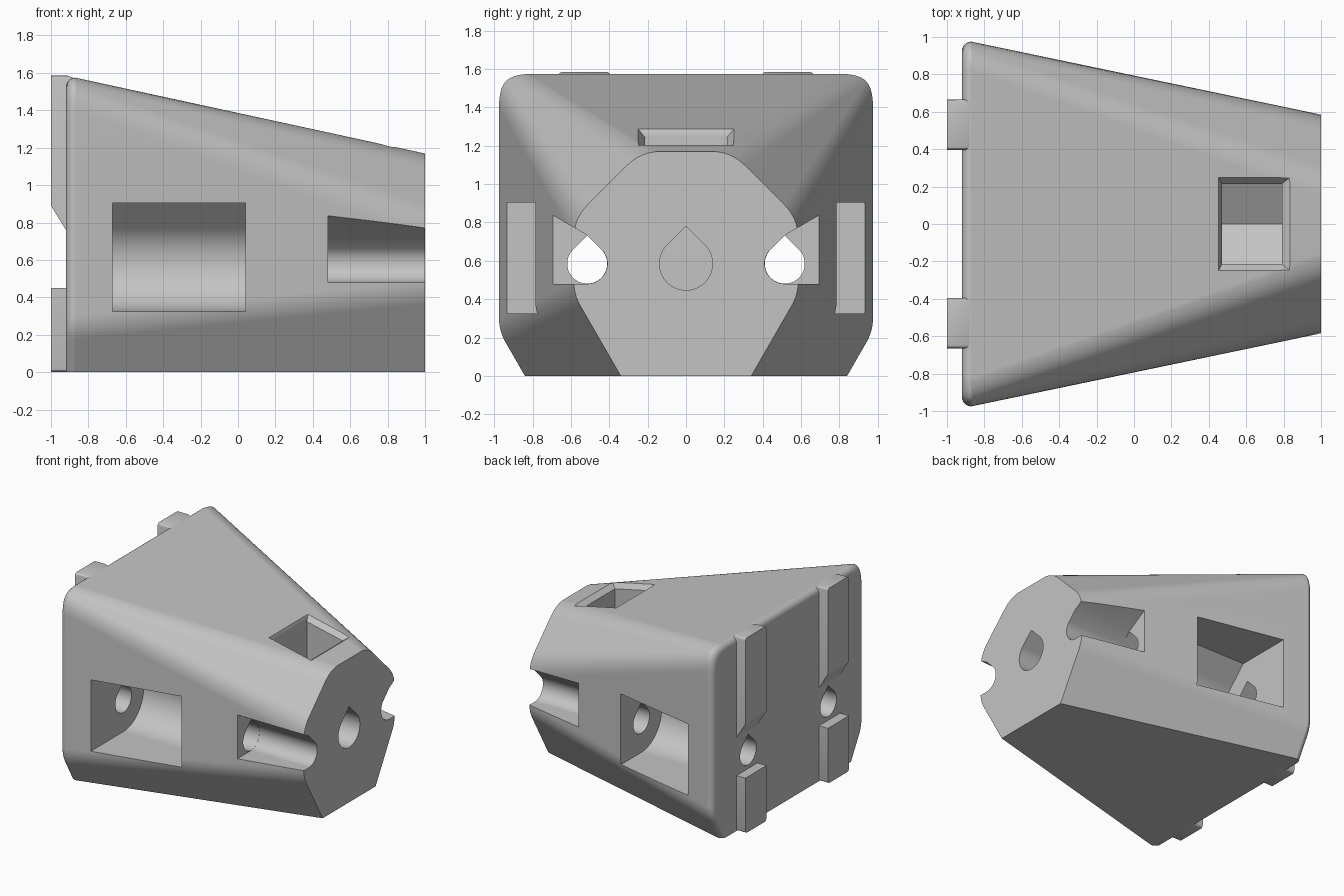
import bpy, bmesh, math
from mathutils import Vector

if "Cube" in bpy.data.objects:
    bpy.data.objects.remove(bpy.data.objects["Cube"], do_unlink=True)

grey = bpy.data.materials.new("plain grey")
grey.use_nodes = True
GREY = (0.55, 0.55, 0.55, 1)
grey.diffuse_color = GREY
grey.node_tree.nodes["Principled BSDF"].inputs["Base Color"].default_value = GREY


def add_object(name, bm):
    bmesh.ops.recalc_face_normals(bm, faces=bm.faces)
    mesh = bpy.data.meshes.new(name)
    bm.to_mesh(mesh)
    bm.free()
    mesh.materials.append(grey)
    obj = bpy.data.objects.new(name, mesh)
    bpy.context.collection.objects.link(obj)
    return obj


def loft(name, rings):
    """Skin matching closed rings of points and cap both ends."""
    bm = bmesh.new()
    rows = [[bm.verts.new(p) for p in ring] for ring in rings]
    n = len(rows[0])
    for a, b in zip(rows, rows[1:]):
        for i in range(n):
            j = (i + 1) % n
            bm.faces.new((a[i], a[j], b[j], b[i]))
    bm.faces.new(rows[0])
    bm.faces.new(rows[-1])
    return add_object(name, bm)


def prism_x(name, profile, x0, x1):
    return loft(name, [[(x, y, z) for y, z in profile] for x in (x0, x1)])


def rounded_half(points, setbacks, steps=8):
    """Round the inner corners of an open (y, z) outline."""
    pts = [Vector(p) for p in points]
    out = [pts[0]]
    for k, (before, after) in enumerate(setbacks, 1):
        p = pts[k]
        a = p + (pts[k - 1] - p).normalized() * before
        b = p + (pts[k + 1] - p).normalized() * after
        for i in range(steps + 1):
            t = i / steps
            out.append(a * (1 - t) ** 2 + p * 2 * t * (1 - t) + b * t * t)
    return out


def full_ring(x, half, sy=1, sz=1):
    right = [(x, p.x * sy, p.y * sz) for p in half]
    return right + [(x, -y, z) for x, y, z in reversed(right)]


def arc(cy, cz, r, a0, a1, steps=24):
    angles = [math.radians(a0 + (a1 - a0) * i / steps) for i in range(steps + 1)]
    return [(cy + r * math.cos(a), cz + r * math.sin(a)) for a in angles]


def teardrop(cy, cz, r):
    return [(cy, cz + r * math.sqrt(2))] + arc(cy, cz, r, 135, 405, 48)


# Tapered body with a rounded back rim
BACK, FRONT, RIM = -0.87, 1.0, 0.05
W, H = 0.975, 1.575
back_half = rounded_half(
    [(0.84, 0), (W, 0.235), (W, 1.5), (0.9, H), (0, H)],
    [(0.067, 0.067), (0.104, 0.052), (0.052, 0.104)])
front_half = rounded_half(
    [(0.34, 0), (0.585, 0.425), (0.585, 0.82), (0.235, 1.17), (0, 1.17)],
    [(0.067, 0.067), (0.104, 0.104), (0.104, 0.104)])
# the shared top centre point is dropped before mirroring
back_half, front_half = back_half[:-1], front_half[:-1]
rings = []
for i in range(6, -1, -1):
    a = math.radians(15 * i)
    inset = RIM * (1 - math.cos(a))
    rings.append(full_ring(BACK - RIM * math.sin(a), back_half,
                           1 - inset / W, 1 - inset / H))
rings.append(full_ring(FRONT, front_half))
body = loft("body", rings)

# Side pockets, side notches and long bolt holes
CY, CZ = 0.515, 0.585
OUT = 1.2
R, PR = 0.105, 0.26
tip = CZ + R * math.sqrt(2)
pocket_top = 0.905
lip = CZ + PR * math.sqrt(2) - pocket_top
pocket = ([(OUT, pocket_top), (CY - lip, pocket_top)]
          + arc(CY, CZ, PR, 135, 270) + [(OUT, CZ - PR)])
notch = ([(OUT, tip + (OUT - CY) * math.tan(math.radians(30))), (CY, tip)]
         + arc(CY, CZ, R, 135, 270) + [(OUT, CZ - R)])
cutters = []
for s in (1, -1):
    for name, profile, x0, x1 in (
            ("pocket_cutter", pocket, -0.67, 0.04),
            ("notch_cutter", notch, 0.48, 1.1),
            ("bolt_hole_cutter", teardrop(CY, CZ, R - 0.001), -1.2, 1.1)):
        cutters.append(prism_x(name, [(s * y, z) for y, z in profile], x0, x1))

# Top nut slot with a V floor, its flared mouth, and the centre hole
SX0, SX1, SY = 0.47, 0.79, 0.215
cutters.append(prism_x("slot_cutter", [
    (SY, 1.6), (SY, 0.461), (0, 0.337), (-SY, 0.461), (-SY, 1.6)], SX0, SX1))
slope = (1.17 - H) / (FRONT - BACK)


def mouth_ring(margin, depth):
    corners = [(SX0 - margin * 0.5, -1), (SX1 + margin * 1.3, -1),
               (SX1 + margin * 1.3, 1), (SX0 - margin * 0.5, 1)]
    return [(x, s * (SY + margin), H + slope * (x - BACK) + depth)
            for x, s in corners]


cutters.append(loft("mouth_cutter", [mouth_ring(0.0, -0.04),
                                     mouth_ring(0.07, 0.04)]))
cutters.append(prism_x("centre_hole_cutter", teardrop(0, CZ, 0.138), 0.6, 1.1))

for c in cutters:
    c.hide_render = True
    mod = body.modifiers.new(c.name, "BOOLEAN")
    mod.operation = "DIFFERENCE"
    mod.solver = "EXACT"
    mod.object = c

# Bake the cuts and remove the cutters
bpy.context.view_layer.update()
graph = bpy.context.evaluated_depsgraph_get()
cut_mesh = bpy.data.meshes.new_from_object(body.evaluated_get(graph))
body.modifiers.clear()
body.data = cut_mesh
cut_mesh.materials.clear()
cut_mesh.materials.append(grey)
for p in cut_mesh.polygons:
    p.material_index = 0
for c in cutters:
    bpy.data.objects.remove(c, do_unlink=True)

# Locating rails on the back, with softened ends
upper = [(-1, 0.89), (-1, 1.585), (-0.91, 1.585), (-0.86, 1.565),
         (-0.86, 0.76), (-0.92, 0.76)]
lower = [(-1, 0), (-1, 0.45), (-0.88, 0.45), (-0.88, 0)]


def add_rail(name, profile, side, is_end):
    y0, y1 = sorted((side * 0.395, side * 0.665))
    rail = loft(name, [[(x, y, z) for x, z in profile] for y in (y0, y1)])
    bm = bmesh.new()
    bm.from_mesh(rail.data)
    edges = [e for e in bm.edges
             if abs(e.verts[0].co.y - e.verts[1].co.y) < 0.001
             and abs(e.verts[0].co.x - e.verts[1].co.x) > 0.01
             and all(is_end(v.co.z) for v in e.verts)]
    bmesh.ops.bevel(bm, geom=edges, offset=0.022, segments=3, profile=0.5,
                    affect="EDGES")
    bm.to_mesh(rail.data)
    bm.free()
    return rail


parts = [body]
for label, side in (("left", 1), ("right", -1)):
    parts.append(add_rail("upper_rail_" + label, upper, side, lambda z: z > 1.5))
    parts.append(add_rail("lower_rail_" + label, lower, side, lambda z: z < 0.01))

# Smooth shading with crisp edges
for obj in parts:
    bpy.ops.object.select_all(action="DESELECT")
    obj.select_set(True)
    bpy.context.view_layer.objects.active = obj
    bpy.ops.object.shade_smooth_by_angle(angle=math.radians(25))
weighted = body.modifiers.new("even_shading", "WEIGHTED_NORMAL")
weighted.keep_sharp = True
